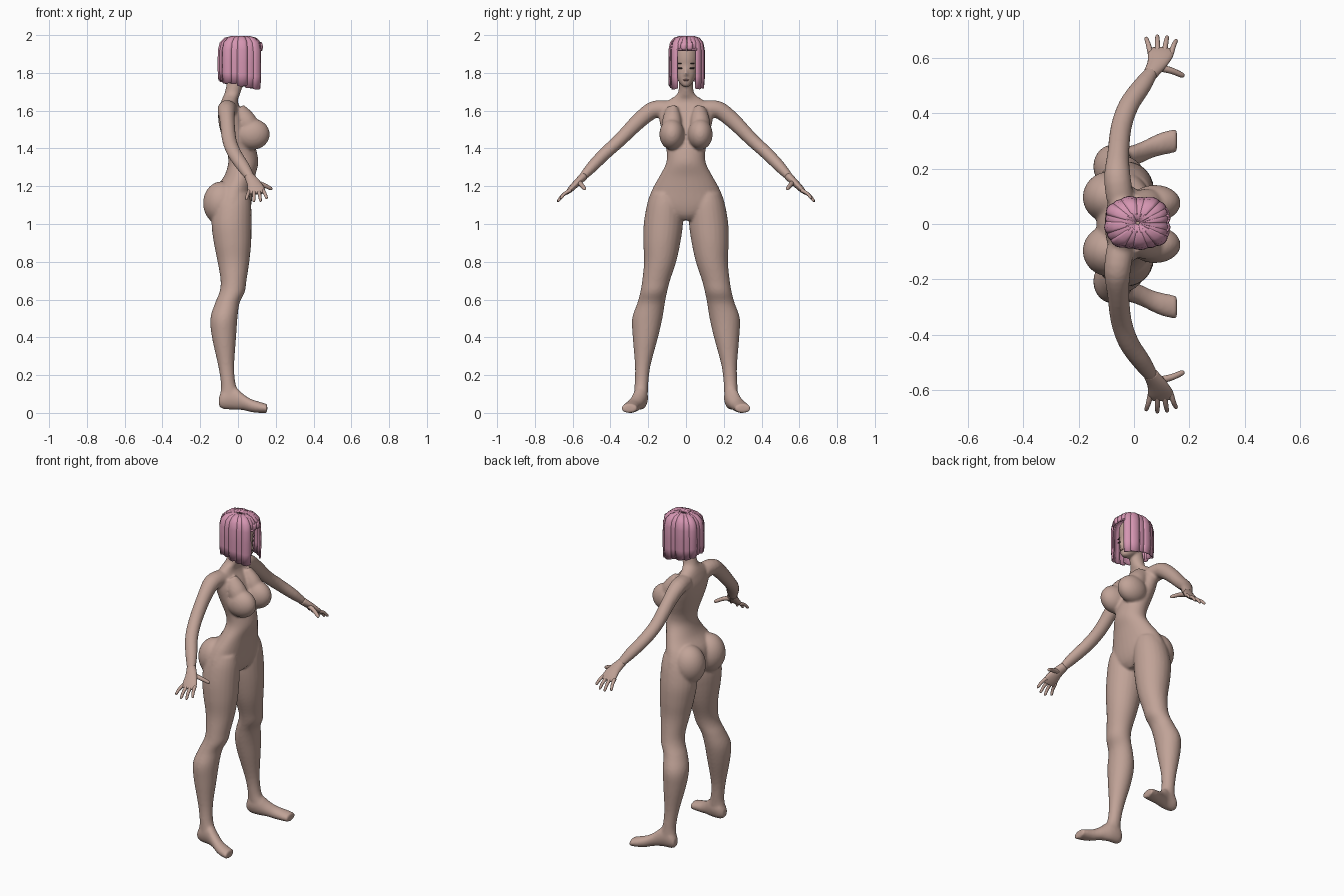
import bpy, bmesh, math, random
from mathutils import Vector as V

if "Cube" in bpy.data.objects:
    bpy.data.objects.remove(bpy.data.objects["Cube"])

random.seed(4)


def material(name, col):
    m = bpy.data.materials.new(name)
    m.diffuse_color = (*col, 1)
    m.use_nodes = True
    m.node_tree.nodes["Principled BSDF"].inputs["Base Color"].default_value = m.diffuse_color
    return m


SKIN = material("skin", (0.53, 0.365, 0.31))
HAIR = material("pink hair", (0.66, 0.30, 0.44))
DARK = material("dark lashes", (0.06, 0.04, 0.04))
LIP = material("lips", (0.36, 0.19, 0.17))


def finish(name, bm, mat, smooth=True):
    bmesh.ops.recalc_face_normals(bm, faces=bm.faces)
    me = bpy.data.meshes.new(name)
    bm.to_mesh(me)
    bm.free()
    me.materials.append(mat)
    for p in me.polygons:
        p.use_smooth = smooth
    ob = bpy.data.objects.new(name, me)
    bpy.context.collection.objects.link(ob)
    return ob


def resample(rows, k=4):
    """Catmull-Rom interpolation of rows of numbers."""
    out = []
    for i in range(len(rows) - 1):
        a, b, c, d = (rows[max(i - 1, 0)], rows[i], rows[i + 1], rows[min(i + 2, len(rows) - 1)])
        for j in range(k):
            t = j / k
            out.append([q + .5 * t * (r - p + t * (2 * p - 5 * q + 4 * r - s + t * (3 * (q - r) + s - p)))
                        for p, q, r, s in zip(a, b, c, d)])
    return out + [list(rows[-1])]


def skin_rings(bm, frames, n):
    loops = []
    for c, u, v in frames:
        loops.append([bm.verts.new(c + u * math.cos(a) + v * math.sin(a))
                      for a in (2 * math.pi * i / n for i in range(n))])
    for r0, r1 in zip(loops, loops[1:]):
        for i in range(n):
            j = (i + 1) % n
            bm.faces.new((r0[i], r0[j], r1[j], r1[i]))
    bm.faces.new(loops[0])
    bm.faces.new(loops[-1])


def box_loft(name, rows, axis="z", s=1, n=24, mat=SKIN):
    """rows: position along axis, then low/high limits on the two other axes."""
    fr = []
    for p, a0, a1, b0, b1 in resample(rows):
        a, b, ra, rb = (a0 + a1) / 2, (b0 + b1) / 2 * s, (a1 - a0) / 2, (b1 - b0) / 2
        if axis == "z":
            fr.append((V((a, b, p)), V((ra, 0, 0)), V((0, rb, 0))))
        else:
            fr.append((V((p, b, a)), V((0, 0, ra)), V((0, rb, 0))))
    bm = bmesh.new()
    skin_rings(bm, fr, n)
    return finish(name, bm, mat)


def tube(name, rows, s=1, n=16, k=4):
    """rows: x, y, z, half width, half thickness."""
    rows = resample([(r[0], r[1] * s, *r[2:]) for r in rows], k)
    fr = []
    for i, r in enumerate(rows):
        d = (V(rows[min(i + 1, len(rows) - 1)][:3]) - V(rows[max(i - 1, 0)][:3])).normalized()
        ref = V((0, .7 * s, .7))
        v = (ref - d * ref.dot(d)).normalized()
        fr.append((V(r[:3]), v.cross(d) * r[3], v * r[4]))
    bm = bmesh.new()
    skin_rings(bm, fr, n)
    return finish(name, bm, SKIN)


def ball(name, c, r, mat=SKIN):
    bm = bmesh.new()
    bmesh.ops.create_uvsphere(bm, u_segments=28, v_segments=18, radius=1)
    for v in bm.verts:
        v.co = V([v.co[i] * r[i] + c[i] for i in range(3)])
    return finish(name, bm, mat)


def join(name, obs):
    bpy.ops.object.select_all(action="DESELECT")
    for o in obs:
        o.select_set(True)
    bpy.context.view_layer.objects.active = obs[0]
    bpy.ops.object.join()
    obs[0].name = name
    return obs[0]


# Torso and neck
TORSO = [(1.02, -.09, .03, .07), (1.05, -.12, .055, .15), (1.10, -.135, .07, .203), (1.18, -.125, .08, .18),
         (1.25, -.075, .09, .142), (1.32, -.052, .107, .106), (1.38, -.058, .10, .102),
         (1.45, -.08, .08, .118), (1.52, -.10, .06, .135), (1.58, -.105, .035, .145),
         (1.63, -.095, .005, .13), (1.66, -.085, 0, .085), (1.69, -.072, .012, .045),
         (1.74, -.06, .025, .037), (1.80, -.05, .03, .037)]
parts = [box_loft("torso", [(z, b, f, -h, h) for z, b, f, h in TORSO], n=32)]

# Head
HEAD = [(1.725, .045, .078, .012), (1.74, .01, .088, .03), (1.77, -.03, .092, .048), (1.80, -.06, .092, .06),
        (1.84, -.075, .09, .066), (1.88, -.08, .094, .07), (1.93, -.07, .088, .066),
        (1.96, -.045, .065, .05), (1.98, -.01, .03, .02)]
parts.append(box_loft("head", [(z, b, f, -h, h) for z, b, f, h in HEAD], n=28))
parts.append(box_loft("nose", [(1.783, .07, .098, -.011, .011), (1.79, .07, .108, -.013, .013),
                               (1.81, .07, .101, -.008, .008), (1.835, .07, .092, -.006, .006)], n=12))

LEG = [(1.16, -.11, .06, .04, .185), (1.10, -.13, .07, .018, .207), (1.0, -.14, .072, .016, .224),
       (.9, -.128, .07, .03, .226), (.8, -.108, .06, .052, .222), (.7, -.092, .045, .085, .232),
       (.64, -.098, .036, .10, .242), (.58, -.122, .008, .112, .258), (.5, -.146, -.003, .125, .285),
       (.4, -.138, -.01, .148, .282), (.25, -.105, -.02, .188, .27), (.15, -.09, -.012, .20, .272),
       (.09, -.095, .015, .203, .276), (.05, -.09, .01, .208, .27)]
FOOT = [(-.10, .035, .085, .222, .262), (-.075, .02, .13, .204, .274), (-.02, .017, .14, .203, .28),
        (.03, .014, .098, .222, .298), (.07, .004, .073, .24, .318), (.11, .0, .06, .25, .334),
        (.155, .0, .047, .259, .343)]
ARM = [(-.05, .09, 1.605, .05, .048), (-.06, .17, 1.605, .048, .046), (-.057, .25, 1.545, .04, .042),
       (-.046, .35, 1.445, .038, .036), (-.018, .43, 1.372, .037, .034), (.03, .50, 1.30, .034, .03),
       (.066, .552, 1.243, .024, .02)]
PALM = [(.058, .54, 1.254, .026, .022), (.083, .578, 1.217, .036, .019), (.096, .612, 1.183, .046, .015),
        (.099, .632, 1.163, .042, .009)]
FINGERS = [((.060, .615, 1.175), (.043, .674, 1.13)), ((.085, .62, 1.175), (.084, .682, 1.118)),
           ((.110, .62, 1.175), (.120, .679, 1.12)), ((.132, .61, 1.18), (.153, .666, 1.135)),
           ((.085, .565, 1.222), (.181, .535, 1.185))]

# Limbs and soft forms on both sides
for s in (1, -1):
    parts += [box_loft("leg", LEG, s=s), box_loft("foot", FOOT, "x", s), tube("arm", ARM, s, 20),
              ball("hip_back", (-.088, .097 * s, 1.11), (.097, .093, .115)),
              ball("bust", (.076, .075 * s, 1.475), (.092, .066, .082)),
              tube("chest_slope", [(.0, .075, 1.61, .04, .03), (.04, .075, 1.55, .055, .05),
                                   (.075, .075, 1.49, .055, .05)], s)]
    hand = [tube("palm", PALM, s)]
    for i, (a, b) in enumerate(FINGERS):
        a, b = V(a), V(b)
        r = .014 if i == 4 else .0105
        mid = a.lerp(b, .5) + V((0, .004, .004))
        hand.append(tube("finger", [(*a, r, r), (*mid, r * .85, r * .85), (*a.lerp(b, .9), r * .7, r * .7),
                                    (*b, r * .3, r * .3)], s, 10))
    join("hand", hand)
    # Eyes
    ball("eye", (.0815, .029 * s, 1.825), (.006, .017, .0045), DARK)
    ball("brow", (.0805, .03 * s, 1.85), (.006, .018, .0022), DARK)
ball("mouth", (.09, 0, 1.762), (.005, .016, .005), LIP)

# Fuse the body into one smooth skin
body = join("body", parts)
m = body.modifiers.new("fuse", "REMESH")
m.mode = "VOXEL"
m.voxel_size = .0075
m.use_smooth_shade = True
sm = body.modifiers.new("soften", "SMOOTH")
sm.factor = .5
sm.iterations = 5
for mod in ("fuse", "soften"):
    bpy.ops.object.modifier_apply(modifier=mod)


# Bob hair: overlapping strands hanging from the crown
def hair_point(deg, scale, z, out):
    a = math.radians(deg)
    c, s = math.cos(a), math.sin(a)
    r = (abs(c) ** 2.8 + abs(s) ** 2.8) ** (-1 / 2.8)
    return V((.014 + (.108 * r * c + out * c) * scale, .004 + (.084 * r * s + out * s) * scale, z))


def strand(a0, a1, bottom, out):
    bm = bmesh.new()
    prof = [(.06, 1.99), (.4, 1.993), (.72, 1.983), (.92, 1.96), (1, 1.92)]
    prof += [(1.01, 1.92 + (bottom - 1.92) * t) for t in (.33, .66)] + [(.98, bottom)]
    grid = []
    for i, (sc, z) in enumerate(prof):
        row = []
        for j in range(5):
            t = j / 4
            bulge = out + .006 * math.sin(math.pi * t)
            dz = .014 * abs(t - .4) if i == len(prof) - 1 else 0
            row.append(bm.verts.new(hair_point(a0 + (a1 - a0) * t, sc, z + dz, bulge)))
        grid.append(row)
    for r0, r1 in zip(grid, grid[1:]):
        for j in range(4):
            bm.faces.new((r0[j], r0[j + 1], r1[j + 1], r1[j]))
    ob = finish("hair_strand", bm, HAIR)
    sol = ob.modifiers.new("thickness", "SOLIDIFY")
    sol.thickness = .006
    sol.offset = 0
    return ob


N = 14
for i in range(N):
    a = 33 + i * (294 / N)
    mid = a + 147 / N
    front = (1 + math.cos(math.radians(mid))) / 2
    strand(a - 3, a + 294 / N + 3, 1.755 - .045 * front + random.uniform(-.008, .008), (i % 2) * .004)
# Short fringe over the forehead, parted in the middle
for a0, a1, z in ((1, 20, 1.955), (15, 36, 1.925), (-20, -1, 1.955), (-36, -15, 1.925)):
    strand(a0, a1, z, .0)
